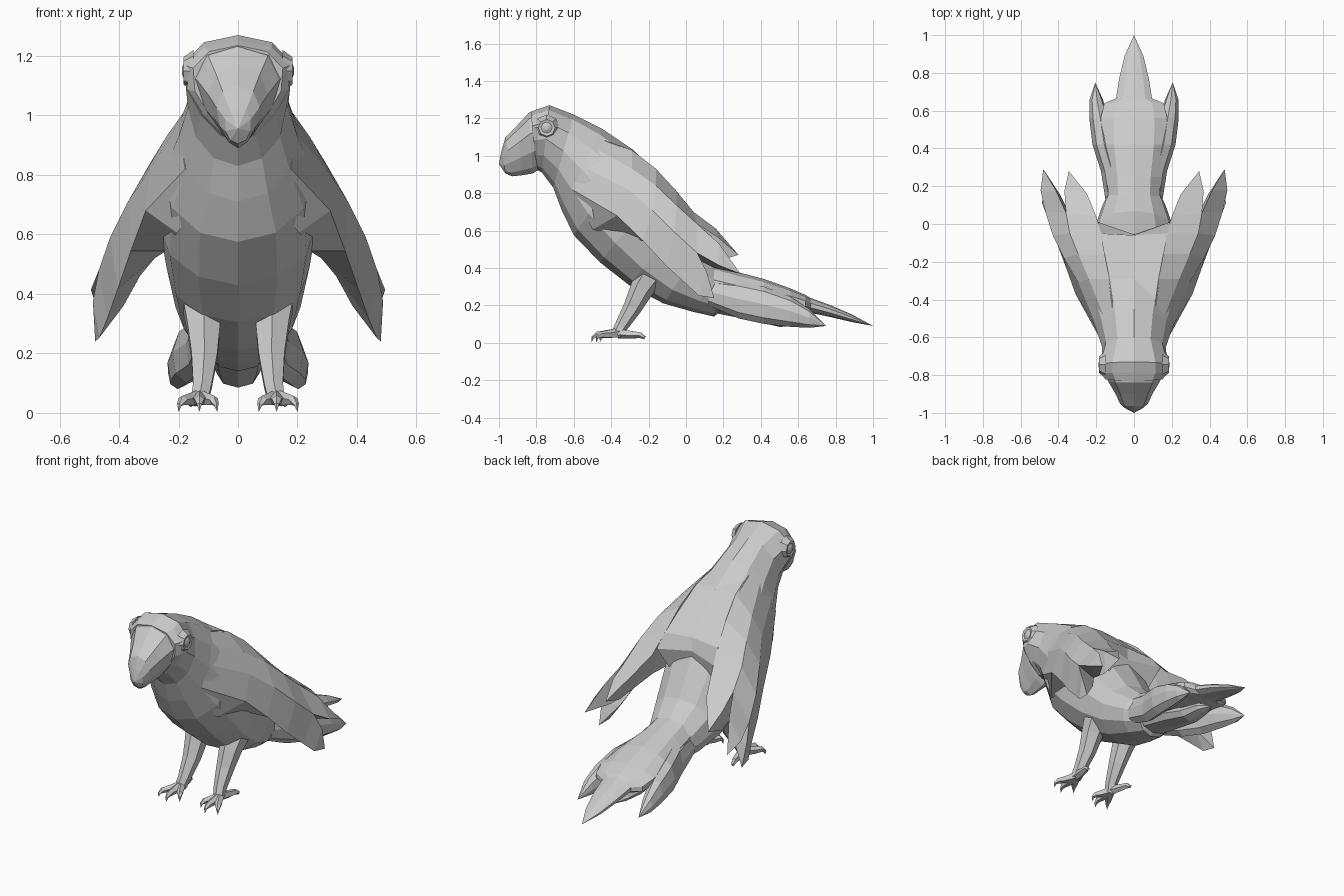
import bpy, bmesh, math
from mathutils import Vector as V


def loft(name, rings, mirror=False):
    """Skin a list of equal rings; a ring of one point closes to a tip."""
    bm = bmesh.new()
    vs = [[bm.verts.new(p) for p in r] for r in rings]
    for a, b in zip(vs, vs[1:]):
        n = max(len(a), len(b))
        for i in range(n):
            j = (i + 1) % n
            if len(b) == 1:
                bm.faces.new((a[i], a[j], b[0]))
            else:
                bm.faces.new((a[i], a[j], b[j], b[i]))
    for r in (vs[0], vs[-1]):
        if len(r) > 2:
            bm.faces.new(r)
    bmesh.ops.recalc_face_normals(bm, faces=bm.faces)
    me = bpy.data.meshes.new(name)
    bm.to_mesh(me)
    bm.free()
    ob = bpy.data.objects.new(name, me)
    bpy.context.collection.objects.link(ob)
    if mirror:
        m = ob.modifiers.new("mirror", 'MIRROR')
        m.use_mirror_merge = False
    return ob


def slice_ring(ty, tz, by, bz, w, k=0, n=12):
    """Oval between a top and a bottom point; k moves the width upward."""
    top, bot = V((0, ty, tz)), V((0, by, bz))
    mid, half = (top + bot) / 2, (top - bot) / 2
    out = []
    for i in range(n):
        a = math.tau * i / n
        out.append(mid + half * math.cos(a)
                   + V((w * math.sin(a) * (1 + k * math.cos(a)), 0, 0)))
    return out


def oval(y, x, z, w, h, n=8, tilt=0):
    """Upright oval across y."""
    out = []
    for i in range(n):
        a = math.tau * i / n
        px, pz = w * math.sin(a), h * math.cos(a)
        out.append((x + px * math.cos(tilt) - pz * math.sin(tilt), y,
                    z + px * math.sin(tilt) + pz * math.cos(tilt)))
    return out


def tube(name, path, n=6):
    """Mirrored limb through (x, y, z, radius) points."""
    pts = [V(p[:3]) for p in path]
    rings = []
    for i, p in enumerate(pts):
        d = (pts[min(i + 1, len(pts) - 1)] - pts[max(i - 1, 0)]).normalized()
        u = d.cross(V((1, 0, 0.01))).normalized()
        v = d.cross(u)
        r = path[i][3]
        rings.append([p] if r == 0 else
                     [p + (u * math.cos(math.tau * j / n) + v * math.sin(math.tau * j / n)) * r
                      for j in range(n)])
    return loft(name, rings, True)


# Head, neck and body in one skin
loft("body", [slice_ring(*s) for s in (
    (-0.83, 1.235, -0.80, 0.93, 0.145, 0.4),
    (-0.79, 1.25, -0.79, 0.92, 0.168, 0.4),
    (-0.73, 1.27, -0.77, 0.91, 0.175, 0.35),
    (-0.60, 1.22, -0.71, 0.83, 0.168, 0.05),
    (-0.45, 1.145, -0.665, 0.71, 0.20),
    (-0.28, 1.03, -0.60, 0.575, 0.255),
    (-0.13, 0.84, -0.46, 0.43, 0.265),
    (-0.03, 0.67, -0.30, 0.305, 0.24),
    (0.07, 0.50, -0.12, 0.21, 0.21),
    (0.17, 0.40, 0.04, 0.165, 0.165),
    (0.24, 0.36, 0.15, 0.14, 0.12),
    (0.30, 0.32, 0.21, 0.19, 0.07))])

# Hooked beak
loft("beak", [slice_ring(*s, n=10) for s in (
    (-0.80, 1.24, -0.78, 0.93, 0.145, 0.4),
    (-0.84, 1.23, -0.82, 0.905, 0.128, 0.4),
    (-0.90, 1.165, -0.88, 0.895, 0.095, 0.4),
    (-0.965, 1.10, -0.93, 0.89, 0.07, 0.3),
    (-0.985, 1.03, -0.965, 0.905, 0.045))] + [[(0, -1.0, 0.955)]])

# Shallow eye set in the side of the head
loft("eye", [[(x, -0.745 + r * math.sin(math.tau * i / 8), 1.15 + r * math.cos(math.tau * i / 8))
              for i in range(8)]
             for x, r in ((0.15, 0.07), (0.184, 0.045), (0.18, 0.03), (0.188, 0.012))], True)

# Folded wing: inner back, upper outer, outer, lower outer, inner lower edge
wing = [[V(p) for p in r] for r in (
    ((0.10, -0.50, 1.11), (0.155, -0.50, 1.05), (0.195, -0.55, 0.94), (0.178, -0.61, 0.82), (0.10, -0.56, 0.74)),
    ((0.13, -0.29, 1.03), (0.24, -0.29, 0.93), (0.295, -0.31, 0.82), (0.31, -0.37, 0.68), (0.205, -0.50, 0.605)),
    ((0.155, -0.16, 0.93), (0.295, -0.16, 0.84), (0.37, -0.18, 0.71), (0.36, -0.23, 0.545), (0.24, -0.24, 0.545)),
    ((0.175, -0.05, 0.81), (0.34, -0.05, 0.735), (0.43, -0.06, 0.59), (0.405, -0.11, 0.415), (0.28, -0.08, 0.52)),
    ((0.20, 0.04, 0.70), (0.36, 0.06, 0.635), (0.468, 0.06, 0.48), (0.44, 0.0, 0.315), (0.33, 0.03, 0.46)))]
loft("wing", wing, True)

# Saddle of back feathers joining the wings
loft("back_feathers", [[(-w, y, z), (0, y - d, z + 0.012), (w, y, z), (w * 0.8, y - 0.06, z - 0.12), (-w * 0.8, y - 0.06, z - 0.12)]
                       for w, y, z, d in ((0.11, -0.48, 1.10, 0), (0.135, -0.29, 1.025, 0),
                                          (0.18, -0.05, 0.81, 0.01), (0.19, 0.01, 0.73, 0.065))])

# Wing-tip feathers
a, b, m, c, d = wing[-1]
for nm, base, tip in (("upper_wing_feather", (a, b, d), (0.345, 0.28, 0.47)),
                      ("middle_wing_feather", (b, m, d), (0.48, 0.29, 0.37)),
                      ("lower_wing_feather", (m, c, d), (0.48, 0.15, 0.24))):
    tip = V(tip)
    cen = sum(base, V()) / 3
    mid = [p + (tip - cen) * 0.5 - (p - cen) * 0.25 for p in base]
    loft(nm, [base, mid, [tip]], True)

# Tail: long central feather and drooping side feathers
loft("central_tail", [oval(*s, n=10) for s in (
    (0.10, 0, 0.31, 0.14, 0.12), (0.25, 0, 0.28, 0.15, 0.105), (0.42, 0, 0.255, 0.18, 0.085),
    (0.56, 0, 0.23, 0.185, 0.06), (0.64, 0, 0.21, 0.165, 0.045), (0.665, 0, 0.20, 0.10, 0.04),
    (0.77, 0, 0.17, 0.083, 0.032), (0.89, 0, 0.13, 0.052, 0.02))] + [[(0, 1.0, 0.09)]])
loft("side_tail_feather", [oval(*s, tilt=0.08) for s in (
    (0.12, 0.10, 0.27, 0.05, 0.07), (0.28, 0.125, 0.23, 0.05, 0.10), (0.42, 0.165, 0.20, 0.055, 0.10),
    (0.56, 0.185, 0.165, 0.052, 0.08), (0.66, 0.20, 0.13, 0.035, 0.05))] + [[(0.205, 0.75, 0.09)]], True)
loft("under_tail", [oval(*s) for s in (
    (0.15, 0, 0.22, 0.10, 0.06), (0.35, 0, 0.17, 0.09, 0.05), (0.5, 0, 0.13, 0.07, 0.045),
    (0.62, 0, 0.12, 0.05, 0.03))] + [[(0, 0.70, 0.10)]])

# Legs and clawed toes
tube("leg", [(0.115, -0.19, 0.36, 0.08), (0.115, -0.235, 0.29, 0.064), (0.113, -0.285, 0.19, 0.05),
             (0.12, -0.345, 0.09, 0.036), (0.13, -0.37, 0.04, 0.032)])
for nm, dx, tip_y in (("inner_toe", -0.06, -0.46), ("middle_toe", 0.0, -0.505),
                      ("outer_toe", 0.07, -0.48), ("back_toe", 0.03, -0.215)):
    f = lambda t: (0.13 + dx * t, -0.36 + (tip_y + 0.36) * t)
    tube(nm, [(*f(0), 0.052, 0.028), (*f(0.5), 0.044, 0.022), (*f(0.8), 0.042, 0.017),
              (*f(0.95), 0.028, 0.009), (*f(1), 0.003 if tip_y < -0.3 else 0.035, 0)], 5)
